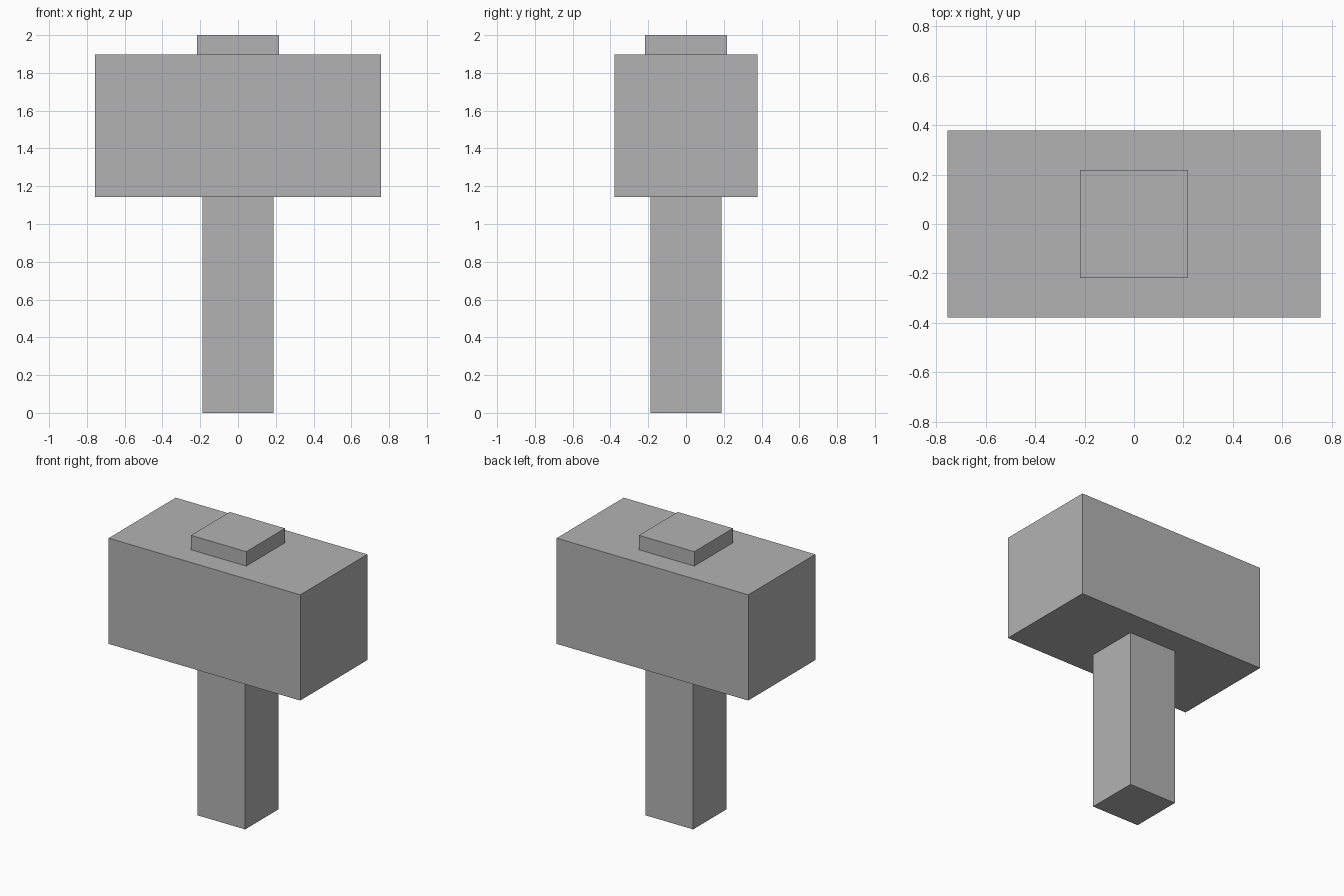
import bpy

if "Cube" in bpy.data.objects:
    bpy.data.objects.remove(bpy.data.objects["Cube"])

# One plain grey for the whole hammer
grey = bpy.data.materials.new("plain grey")
grey.diffuse_color = (0.45, 0.45, 0.45, 1.0)
grey.use_nodes = True
grey.node_tree.nodes["Principled BSDF"].inputs["Base Color"].default_value = grey.diffuse_color


def box(name, width, depth, bottom, top):
    """Box centred on x and y, spanning bottom to top in z."""
    bpy.ops.mesh.primitive_cube_add(size=1, location=(0, 0, (bottom + top) / 2))
    obj = bpy.context.object
    obj.name = name
    obj.scale = (width, depth, top - bottom)
    bpy.ops.object.transform_apply(location=False, rotation=False, scale=True)
    obj.data.materials.append(grey)
    return obj


# Square handle, wide block head and the small cap on top
box("handle", 0.378, 0.378, 0.0, 1.143)
box("head", 1.512, 0.756, 1.143, 1.897)
box("top_cap", 0.436, 0.436, 1.897, 2.0)
